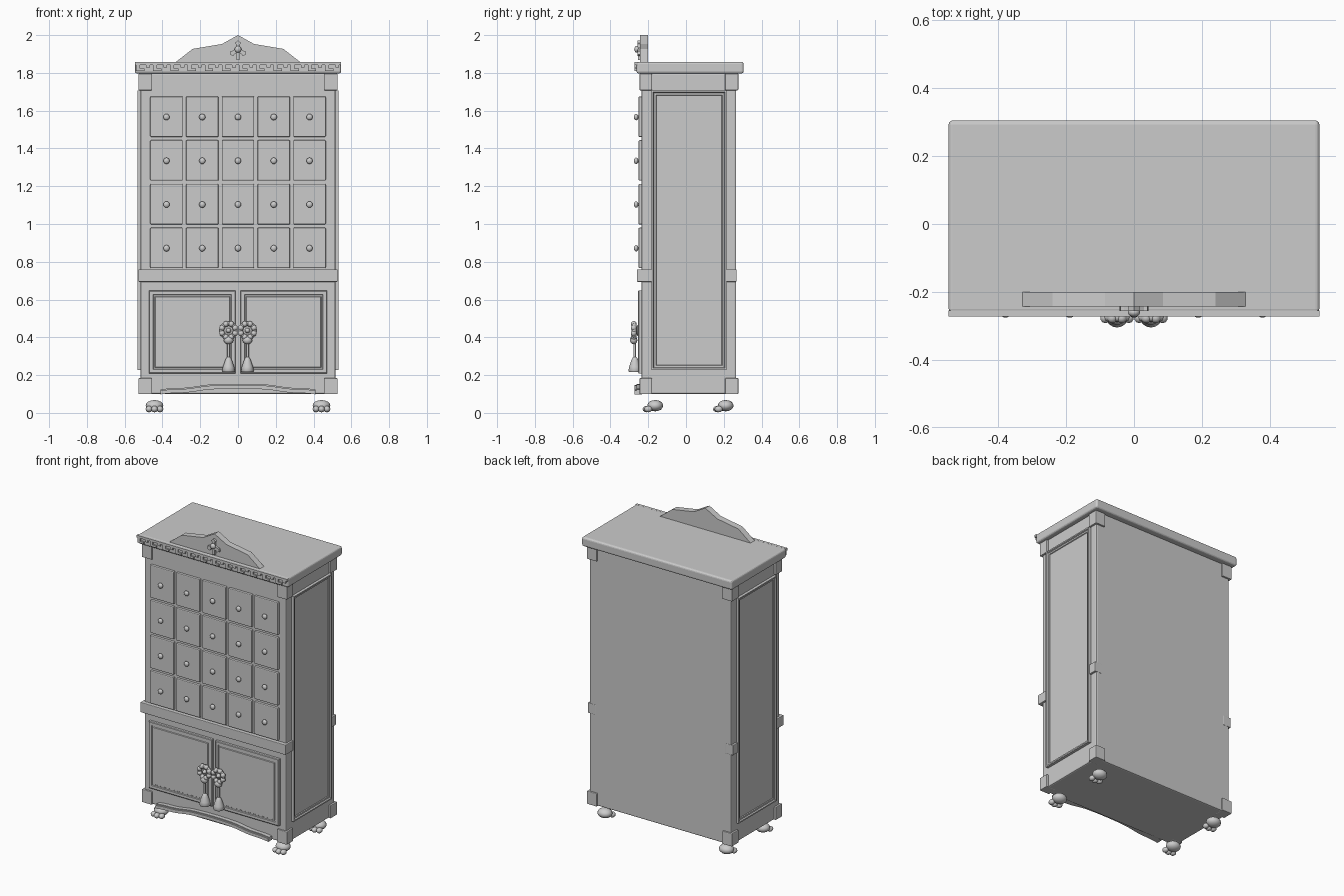
import bpy, bmesh
from math import sin, cos, pi
from mathutils import Matrix, Vector

if "Cube" in bpy.data.objects:
    bpy.data.objects.remove(bpy.data.objects["Cube"], do_unlink=True)

GREY = (0.6, 0.6, 0.6, 1)
mat = bpy.data.materials.new("plain grey")
mat.use_nodes = True
mat.diffuse_color = GREY
mat.node_tree.nodes["Principled BSDF"].inputs["Base Color"].default_value = GREY


def finish(name, bm, bevel=0, segments=2, smooth=False):
    bmesh.ops.recalc_face_normals(bm, faces=bm.faces)
    mesh = bpy.data.meshes.new(name)
    bm.to_mesh(mesh)
    bm.free()
    mesh.materials.append(mat)
    for p in mesh.polygons:
        p.use_smooth = smooth
    ob = bpy.data.objects.new(name, mesh)
    bpy.context.scene.collection.objects.link(ob)
    if bevel:
        mod = ob.modifiers.new("soft edges", "BEVEL")
        mod.width, mod.segments = bevel, segments
    return ob


def box_bm(x, y, z):
    """Box from three (low, high) ranges."""
    bm = bmesh.new()
    size = [r[1] - r[0] for r in (x, y, z)]
    mid = [sum(r) / 2 for r in (x, y, z)]
    bmesh.ops.create_cube(bm, size=1, matrix=Matrix.Translation(mid) @ Matrix.Diagonal((*size, 1)))
    return bm


def box(name, x, y, z, bevel=0.0, segments=2):
    return finish(name, box_bm(x, y, z), bevel, segments)


def panel(name, x, y, z, facing, steps):
    """Box whose outward face is stepped by (inset, depth) pairs."""
    bm = box_bm(x, y, z)
    bm.normal_update()
    face = max(bm.faces, key=lambda f: f.normal.dot(Vector(facing)))
    for inset, depth in steps:
        bmesh.ops.inset_region(bm, faces=[face], thickness=inset, depth=depth)
    return finish(name, bm)


def ball(name, centre, radii, seg=16):
    bm = bmesh.new()
    bmesh.ops.create_uvsphere(bm, u_segments=seg, v_segments=seg // 2, radius=1,
                              matrix=Matrix.Translation(centre) @ Matrix.Diagonal((*radii, 1)))
    return finish(name, bm, smooth=True)


def plate(name, outline, y0, y1, bevel=0):
    """Extrude an (x, z) outline from y0 to y1."""
    bm = bmesh.new()
    face = bm.faces.new([bm.verts.new((x, y0, z)) for x, z in outline])
    out = bmesh.ops.extrude_face_region(bm, geom=[face])
    bmesh.ops.translate(bm, vec=(0, y1 - y0, 0),
                        verts=[v for v in out["geom"] if isinstance(v, bmesh.types.BMVert)])
    return finish(name, bm, bevel)


def lathe(name, centre, profile, axis="Z", seg=16):
    """Revolve (radius, height) points about a vertical or front-facing axis."""
    bm = bmesh.new()
    turn = Matrix.Rotation(pi / 2, 4, "X") if axis == "Y" else Matrix()
    place = Matrix.Translation(centre) @ turn
    rings = [[bm.verts.new(place @ Vector((r * cos(2 * pi * i / seg), r * sin(2 * pi * i / seg), h)))
              for i in range(seg)] for r, h in profile]
    for a, b in zip(rings, rings[1:]):
        for i in range(seg):
            j = (i + 1) % seg
            bm.faces.new((a[i], a[j], b[j], b[i]))
    bm.faces.new(rings[0])
    bm.faces.new(rings[-1])
    ob = finish(name, bm, smooth=True)
    ob.data.set_sharp_from_angle(angle=pi / 4)
    return ob


def torus(name, centre, major, minor, seg=20, sides=8):
    bm = bmesh.new()
    rings = []
    for i in range(seg):
        a = 2 * pi * i / seg
        ring = []
        for k in range(sides):
            b = 2 * pi * k / sides
            r = major + minor * cos(b)
            ring.append(bm.verts.new((centre[0] + r * cos(a), centre[1] + minor * sin(b), centre[2] + r * sin(a))))
        rings.append(ring)
    for i in range(seg):
        a, b = rings[i], rings[(i + 1) % seg]
        for k in range(sides):
            n = (k + 1) % sides
            bm.faces.new((a[k], a[n], b[n], b[k]))
    return finish(name, bm, smooth=True)


# Carcass, cornice slab and waist moulding
box("carcass", (-.515, .515), (-.235, .266), (.1, 1.8), .008)
box("top_slab", (-.546, .546), (-.262, .305), (1.797, 1.858), .012, 3)
box("waist_rail", (-.528, .528), (-.26, -.18), (.694, .76), .004)

for side, label in ((-1, "right"), (1, "left")):
    def span(a, b):
        return tuple(sorted((side * a, side * b)))

    # Corner blocks and rear waist blocks
    for level, z in (("lower", (.099, .184)), ("upper", (1.708, 1.796))):
        box(f"{level}_front_block_{label}", span(.455, .527), (-.246, -.18), z, .004)
        box(f"{level}_rear_block_{label}", span(.455, .527), (.207, .277), z, .004)
    box(f"rear_waist_block_{label}", span(.47, .528), (.214, .268), (.694, .76), .004)

    # Framed side panel
    panel(f"side_panel_{label}", span(.51, .533), (-.182, .214), (.228, 1.706), (side, 0, 0),
          ((.012, 0), (.005, -.008), (.014, 0), (.004, -.005)))

    # Cupboard door
    panel(f"door_{label}", span(.012, .472), (-.25, -.23), (.209, .648), (0, -1, 0),
          ((.006, .003), (.024, 0), (.004, -.006), (.01, 0), (.004, .004)))

    # Door pull: back plate, beaded ring, cord and tassel
    x = side * .05
    lathe(f"pull_plate_{label}", (x, -.245, .436), ((.03, 0), (.03, .012), (.015, .018)), "Y")
    torus(f"pull_ring_{label}", (x, -.275, .436), .036, .012)
    for i in range(8):
        a = 2 * pi * (i + .5) / 8
        ball(f"pull_bead_{label}", (x + .037 * cos(a), -.277, .436 + .037 * sin(a)), (.016, .016, .016), 10)
    ball(f"pull_boss_{label}", (x, -.27, .436), (.014, .02, .014), 12)
    ball(f"tassel_knot_{label}", (x, -.277, .385), (.026, .02, .022), 12)
    lathe(f"tassel_cord_{label}", (x, -.272, .28), ((.007, 0), (.007, .1)), seg=8)
    lathe(f"tassel_{label}", (x, -.271, .216),
          ((.03, 0), (.034, .006), (.03, .028), (.019, .06), (.013, .074), (.007, .08)))

    # Paw feet, all pointing forward
    for row, y in (("front", -.163), ("rear", .21)):
        fx = side * .442
        ball(f"{row}_foot_{label}", (fx, y, .038), (.047, .042, .03))
        for k in (-1, 0, 1):
            ball(f"{row}_toe_{label}", (fx + k * .029, y - .045 + abs(k) * .008, .02), (.018, .022, .017), 12)

# Small drawers with round knobs
for row in range(4):
    z = 1.568 - row * .2315
    for col in range(5):
        x = (col - 2) * .1893
        box("small_drawer", (x - .086, x + .086), (-.251, -.23), (z - .107, z + .107), .005)
        lathe("knob_stem", (x, -.248, z - .002), ((.008, 0), (.008, .014)), "Y", 10)
        ball("drawer_knob", (x, -.264, z - .002), (.017, .012, .017), 14)

# Fretwork under the cornice edge
box("fret_strip", (-.546, .546), (-.272, -.255), (1.842, 1.857))
pitch = 1.092 / 12
for i in range(12):
    x = -.546 + i * pitch
    box("fret_drop", (x + .006, x + .026), (-.272, -.255), (1.81, 1.843))
    box("fret_hook", (x + .025, x + .05), (-.272, -.255), (1.81, 1.823))
    box("fret_step", (x + .06, x + .08), (-.272, -.255), (1.828, 1.843))

# Pediment
half = [(.33, 1.857), (.24, 1.927), (.085, 1.953)]
plate("pediment", half + [(0, 2)] + [(-x, z) for x, z in reversed(half)], -.243, -.2)

# Trefoil ornament on the pediment
for a in (pi / 2, pi * 7 / 6, pi * 11 / 6):
    outline = []
    for r, off in ((.014, -.9), (.03, -.35), (.04, -.4), (.05, 0), (.04, .4), (.03, .35), (.014, .9)):
        outline.append((r * cos(a + off), 1.922 + r * sin(a + off)))
    plate("trefoil_leaf", outline, -.257, -.24)
plate("trefoil_stem", [(-.007, 1.925), (.007, 1.925), (.009, 1.868), (-.009, 1.868)], -.255, -.24)
ball("trefoil_knob", (0, -.26, 1.925), (.018, .014, .018))

# Waved apron band along the base
def wave(x):
    t = abs(x) / .41
    return .148 - .03 * t * t - .007 * sin(pi * min(1, max(0, (t - .35) / .6))) ** 2


xs = [-.41 + .82 * i / 40 for i in range(41)]
top = [(x, wave(x)) for x in xs]
plate("apron_band", top + [(x, z - .02) for x, z in reversed(top)], -.272, -.232)
plate("apron_lip", [(x, z + .006) for x, z in top] + [(x, z - .006) for x, z in reversed(top)], -.262, -.232)
